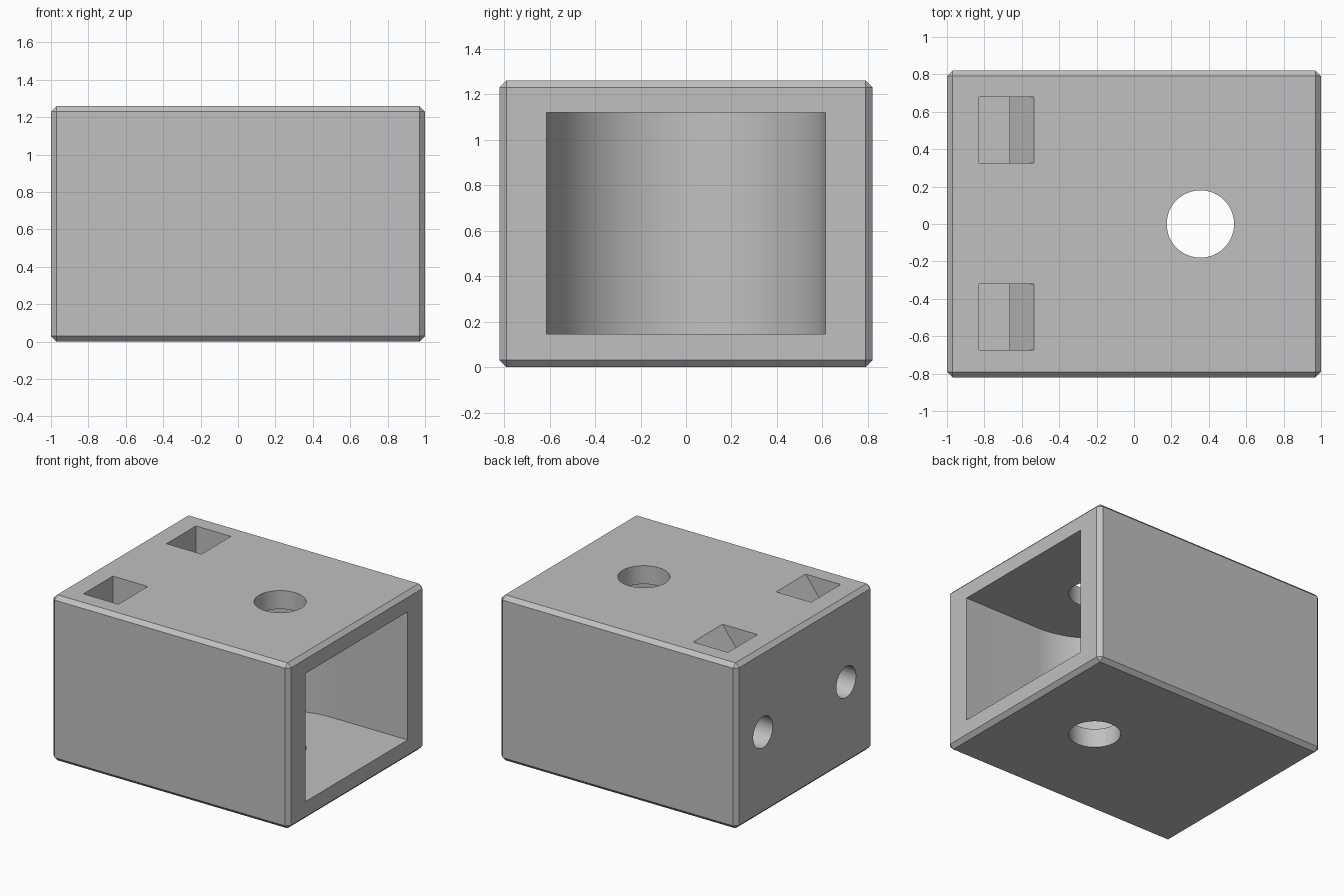
import bpy, bmesh, math
from mathutils import Vector

if "Cube" in bpy.data.objects:
    bpy.data.objects.remove(bpy.data.objects["Cube"], do_unlink=True)

WIDTH, DEPTH, HEIGHT = 2.0, 1.64, 1.26
CHAMFER = 0.03
PIN_X = 0.355          # pin hole axis, also the centre of the cavity's round end
MID_Z = HEIGHT / 2

grey = bpy.data.materials.new("plain grey")
grey.use_nodes = True
colour = (0.53, 0.53, 0.53, 1)
grey.diffuse_color = colour
grey.node_tree.nodes["Principled BSDF"].inputs["Base Color"].default_value = colour


def prism(name, points, along):
    """Solid made by sweeping a closed outline along a vector."""
    bm = bmesh.new()
    face = bm.faces.new([bm.verts.new(p) for p in points])
    ext = bmesh.ops.extrude_face_region(bm, geom=[face])
    moved = [g for g in ext["geom"] if isinstance(g, bmesh.types.BMVert)]
    bmesh.ops.translate(bm, verts=moved, vec=Vector(along))
    bmesh.ops.recalc_face_normals(bm, faces=bm.faces)
    mesh = bpy.data.meshes.new(name)
    bm.to_mesh(mesh)
    bm.free()
    mesh.materials.append(grey)
    obj = bpy.data.objects.new(name, mesh)
    bpy.context.collection.objects.link(obj)
    return obj


def arc(radius, start, end, count):
    return [(radius * math.cos(start + (end - start) * i / count),
             radius * math.sin(start + (end - start) * i / count))
            for i in range(count + 1)]


# Solid block
hx, hy = WIDTH / 2, DEPTH / 2
block = prism("housing_block",
              [(-hx, -hy, 0), (hx, -hy, 0), (hx, hy, 0), (-hx, hy, 0)],
              (0, 0, HEIGHT))

cutters = []

# Cavity open on one end, with a half-round inner end
half = 0.613
outline = [(PIN_X + x, y, 0.145)
           for x, y in arc(half, math.pi / 2, 3 * math.pi / 2, 48)]
outline += [(1.2, -half, 0.145), (1.2, half, 0.145)]
cutters.append(prism("cavity_cutter", outline, (0, 0, 0.975)))

# Vertical pin hole through roof and floor
circle = arc(0.18, 0, 2 * math.pi, 64)[:-1]
cutters.append(prism("pin_hole_cutter",
                     [(PIN_X + x, y, -0.2) for x, y in circle], (0, 0, 1.7)))

for side, y0 in (("left", 0.502), ("right", -0.498)):
    # Nut slot from the top, with a sloped lead-in on its inner side
    slot = [(-0.83, 0.455), (-0.665, 0.455), (-0.665, 1.09),
            (-0.535, HEIGHT), (-0.535, 1.4), (-0.83, 1.4)]
    cutters.append(prism(side + "_slot_cutter",
                         [(x, y0 - 0.177, z) for x, z in slot], (0, 0.354, 0)))
    # Screw hole from the closed end
    ring = arc(0.118, 0, 2 * math.pi, 48)[:-1]
    cutters.append(prism(side + "_screw_cutter",
                         [(-1.2, y0 + a, MID_Z + b) for a, b in ring], (0.7, 0, 0)))

# Chamfer the outer edges, then cut every opening
bpy.ops.object.select_all(action='DESELECT')
bpy.context.view_layer.objects.active = block
block.select_set(True)
bevel = block.modifiers.new("chamfer", 'BEVEL')
bevel.width = CHAMFER
bevel.segments = 1
bpy.ops.object.modifier_apply(modifier=bevel.name)
for cutter in cutters:
    cutter.hide_render = True
    cut = block.modifiers.new(cutter.name, 'BOOLEAN')
    cut.operation = 'DIFFERENCE'
    cut.solver = 'EXACT'
    cut.object = cutter
    bpy.ops.object.modifier_apply(modifier=cut.name)
    bpy.data.objects.remove(cutter, do_unlink=True)

bpy.ops.object.shade_smooth_by_angle(angle=math.radians(25))
